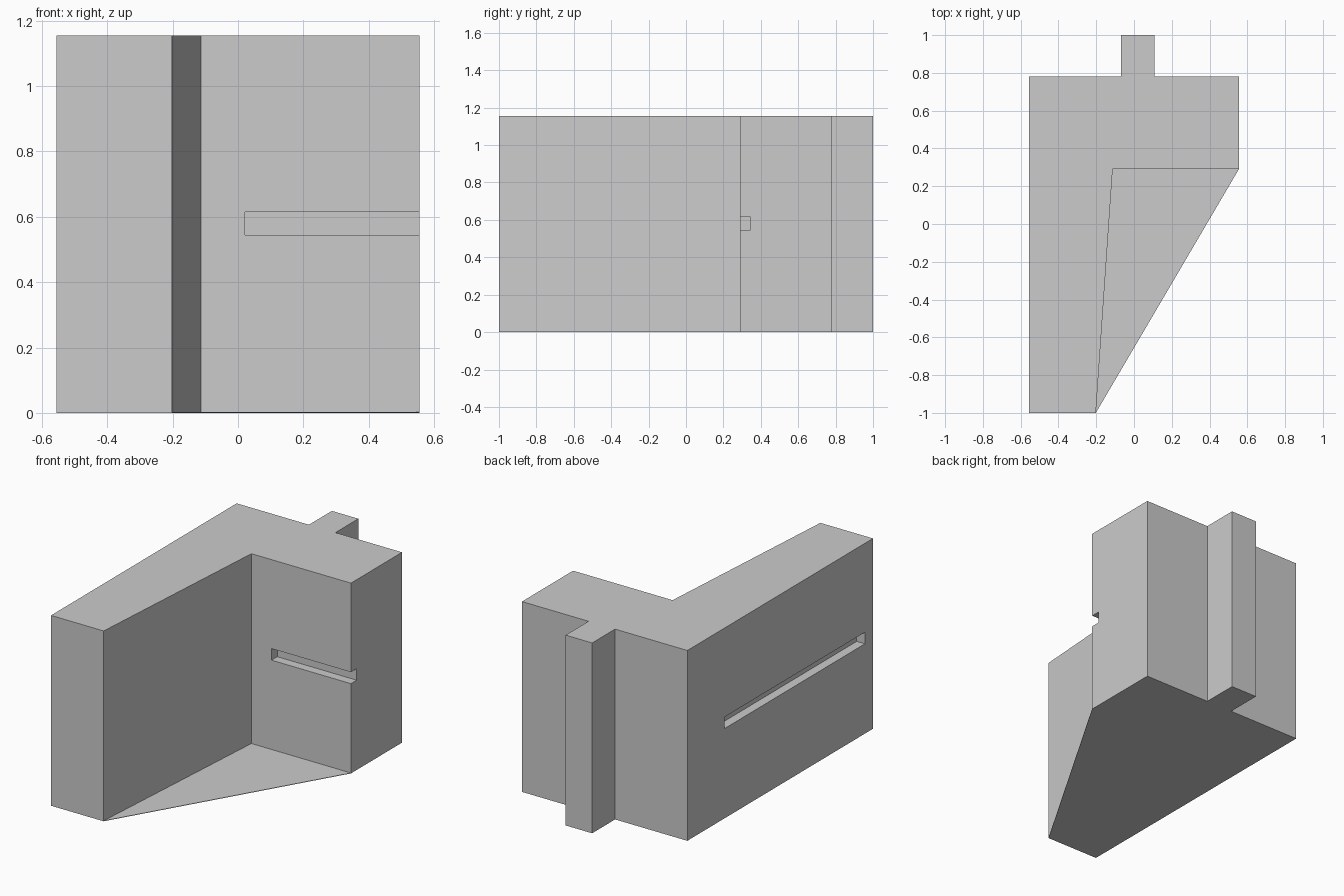
import bpy
import bmesh

cube = bpy.data.objects.get("Cube")
if cube:
    bpy.data.objects.remove(cube, do_unlink=True)

HEIGHT = 1.155
SLOT_Z = (0.545, 0.615)
SLOT_DEPTH = 0.055

grey = bpy.data.materials.new("light_grey")
grey.use_nodes = True
colour = (0.6, 0.6, 0.6, 1)
grey.diffuse_color = colour
for node in grey.node_tree.nodes:
    if node.type == 'BSDF_PRINCIPLED':
        node.inputs["Base Color"].default_value = colour


def prism(name, outline, z0, z1):
    """Extrude a plan outline straight up from z0 to z1."""
    bm = bmesh.new()
    base = bm.faces.new([bm.verts.new((x, y, z0)) for x, y in outline])
    top = bmesh.ops.extrude_face_region(bm, geom=[base])["geom"]
    verts = [v for v in top if isinstance(v, bmesh.types.BMVert)]
    bmesh.ops.translate(bm, vec=(0, 0, z1 - z0), verts=verts)
    bmesh.ops.recalc_face_normals(bm, faces=bm.faces)
    mesh = bpy.data.meshes.new(name)
    bm.to_mesh(mesh)
    bm.free()
    mesh.materials.append(grey)
    obj = bpy.data.objects.new(name, mesh)
    bpy.context.collection.objects.link(obj)
    return obj


def cut_slot(body, x0, x1, y0, y1):
    """Cut a horizontal rectangular slot at mid height."""
    cutter = prism("slot_cutter", [(x0, y0), (x1, y0), (x1, y1), (x0, y1)], *SLOT_Z)
    cutter.hide_render = True
    mod = body.modifiers.new("slot", 'BOOLEAN')
    mod.operation = 'DIFFERENCE'
    mod.solver = 'EXACT'
    mod.object = cutter
    bpy.context.view_layer.objects.active = body
    bpy.ops.object.modifier_apply(modifier=mod.name)
    bpy.data.objects.remove(cutter, do_unlink=True)


# L-shaped body with the tongue on its back
left, right, front, back = -0.555, 0.555, -1.0, 0.78
inner_corner = (-0.113, 0.29)
wall_tip = (-0.202, front)
wing_tip = (right, 0.29)
body = prism("corner_body", [
    (left, front), wall_tip, inner_corner, wing_tip, (right, back),
    (0.108, back), (0.108, 1.0), (-0.07, 1.0), (-0.07, back), (left, back),
], 0, HEIGHT)

# Slot in the front of the wing, open at its end
cut_slot(body, 0.022, right + 0.1, 0.19, 0.29 + SLOT_DEPTH)
# Slot along the outside of the long wall
cut_slot(body, left - 0.1, left + SLOT_DEPTH, -0.923, 0.424)

# Thin triangular floor between wall and wing
prism("floor_plate", [wall_tip, wing_tip, inner_corner], 0, 0.003)
